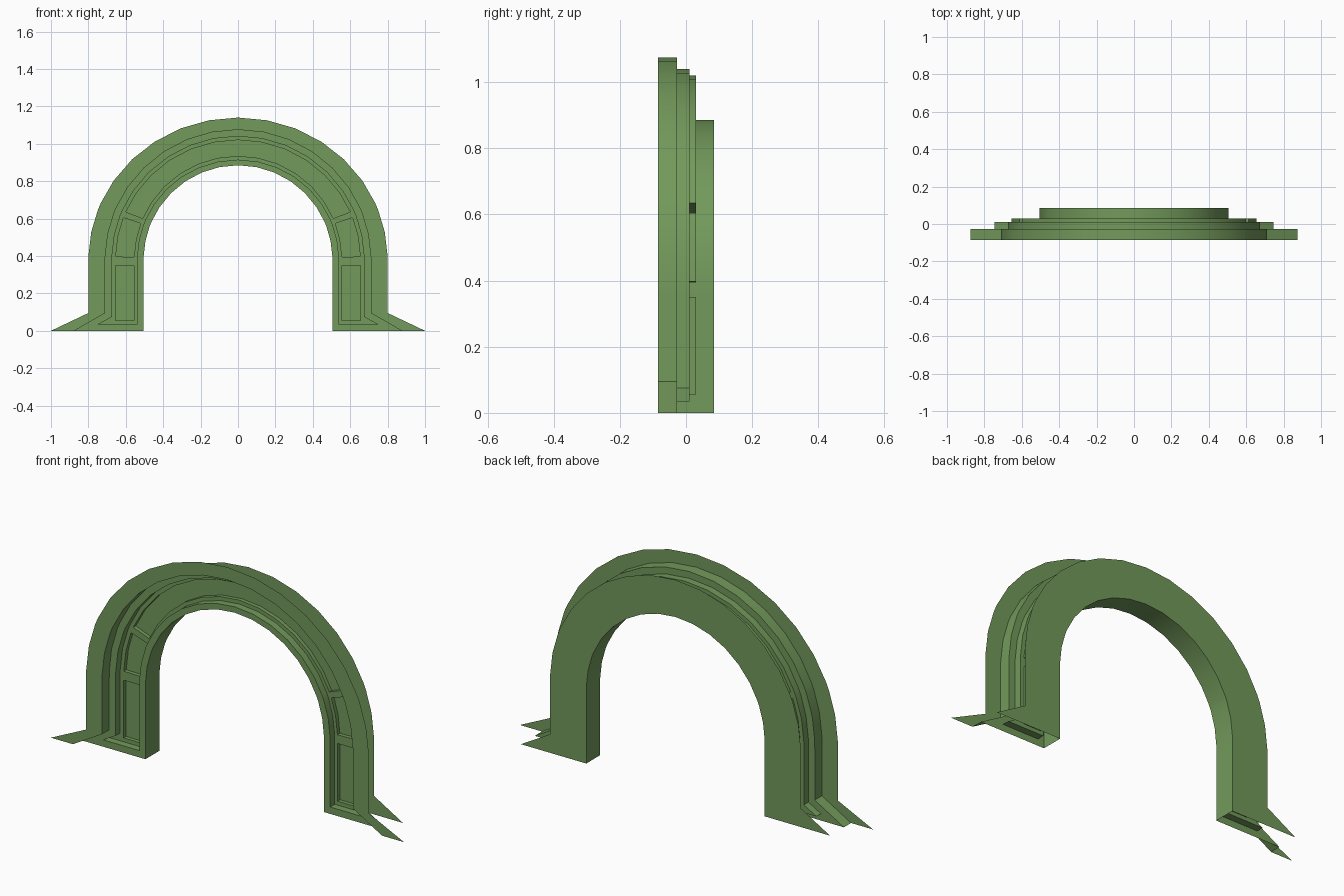
import bpy, bmesh
from math import sin, cos, radians

if "Cube" in bpy.data.objects:
    bpy.data.objects.remove(bpy.data.objects["Cube"], do_unlink=True)

green = bpy.data.materials.new("moss_green")
green.use_nodes = True
COLOR = (0.17, 0.32, 0.105, 1)
green.diffuse_color = COLOR
green.node_tree.nodes["Principled BSDF"].inputs["Base Color"].default_value = COLOR

# Arch angles from springing to crown; the close pairs bound the cross bars
ANGLES = [1.5, 11.25, 20.5, 23.5] + [11.25 * k for k in range(3, 9)]


def outline(half_width, top, foot, knee):
    """Arch outline from the +x foot over the crown to the -x foot."""
    spring = 0.38
    half = [foot, (half_width, knee), (half_width, 0.35)]
    half += [(half_width * cos(radians(a)), spring + (top - spring) * sin(radians(a)))
             for a in ANGLES]
    return half + [(-x, z) for x, z in reversed(half[:-1])]


OUTER = outline(0.80, 1.14, (1.0, 0), 0.095)
FRAME = outline(0.71, 1.075, (0.875, 0), 0.095)
GROOVE_OUT = outline(0.674, 1.04, (0.745, 0.035), 0.075)
PANEL_OUT = outline(0.654, 1.02, (0.654, 0.055), 0.075)
PANEL_IN = outline(0.556, 0.935, (0.556, 0.055), 0.075)
GROOVE_IN = outline(0.54, 0.915, (0.54, 0.035), 0.075)
OPENING = outline(0.505, 0.885, (0.505, 0), 0.095)

# Depth levels
FRONT, LEDGE, FIELD, RECESS, BACK = -0.085, -0.027, 0.01, 0.03, 0.085

SEGMENTS = range(len(OUTER) - 1)
LAST = len(OUTER) - 1
BARS = {2, 5, LAST - 3, LAST - 6}
OPEN = [i for i in SEGMENTS if i not in BARS]


def at(curve, i):
    line, y = curve
    return (line[i][0], y, line[i][1])


def band(curves, segments=SEGMENTS):
    """Quads joining successive (outline, depth) curves."""
    return [[at(a, i), at(a, i + 1), at(b, i + 1), at(b, i)]
            for a, b in zip(curves, curves[1:]) for i in segments]


def build(name, quads):
    bm = bmesh.new()
    for q in quads:
        bm.faces.new([bm.verts.new(p) for p in q])
    bmesh.ops.remove_doubles(bm, verts=bm.verts, dist=0.0001)
    mesh = bpy.data.meshes.new(name)
    bm.to_mesh(mesh)
    bm.free()
    mesh.materials.append(green)
    ob = bpy.data.objects.new(name, mesh)
    bpy.context.collection.objects.link(ob)
    bpy.ops.object.select_all(action='DESELECT')
    ob.select_set(True)
    bpy.context.view_layer.objects.active = ob
    bpy.ops.object.shade_smooth_by_angle(angle=radians(30))
    return ob


# Flat front trim and the reveal behind it
build("front_trim", band([(OUTER, FRONT), (FRAME, FRONT), (FRAME, LEDGE)]))

# Stepped mouldings either side of the panelled field
build("outer_moulding", band([(FRAME, LEDGE), (GROOVE_OUT, LEDGE),
                              (GROOVE_OUT, FIELD), (PANEL_OUT, FIELD)]))
build("inner_moulding", band([(PANEL_IN, FIELD), (GROOVE_IN, FIELD),
                              (GROOVE_IN, LEDGE), (OPENING, LEDGE)]))

# Recessed panels with their end walls
panels = band([(PANEL_OUT, FIELD), (PANEL_OUT, RECESS),
               (PANEL_IN, RECESS), (PANEL_IN, FIELD)], OPEN)
for b in BARS:
    for i in (b, b + 1):
        cap = [at((PANEL_OUT, FIELD), i), at((PANEL_IN, FIELD), i),
               at((PANEL_IN, RECESS), i), at((PANEL_OUT, RECESS), i)]
        panels.append(cap if i == b else cap[::-1])
build("recessed_panels", panels)

# Cross bars between the panels
build("cross_bars", band([(PANEL_OUT, FIELD), (PANEL_IN, FIELD)], sorted(BARS)))

# Stepped sills closing the groove at each foot
steps = [((FRAME, LEDGE), (OPENING, LEDGE)),
         ((GROOVE_OUT, LEDGE), (GROOVE_IN, LEDGE)),
         ((GROOVE_OUT, FIELD), (GROOVE_IN, FIELD)),
         ((PANEL_OUT, FIELD), (PANEL_IN, FIELD)),
         ((PANEL_OUT, RECESS), (PANEL_IN, RECESS))]
for side, i in (("left", 0), ("right", LAST)):
    quads = []
    for (a, b), (c, d) in zip(steps, steps[1:]):
        q = [at(a, i), at(c, i), at(d, i), at(b, i)]
        quads.append(q if i == 0 else q[::-1])
    build(side + "_foot_sill", quads)

# Opening lining and flat back plate
build("opening_lining", band([(OPENING, LEDGE), (OPENING, BACK)]))
build("back_plate", band([(OPENING, BACK), (FRAME, BACK)]))
